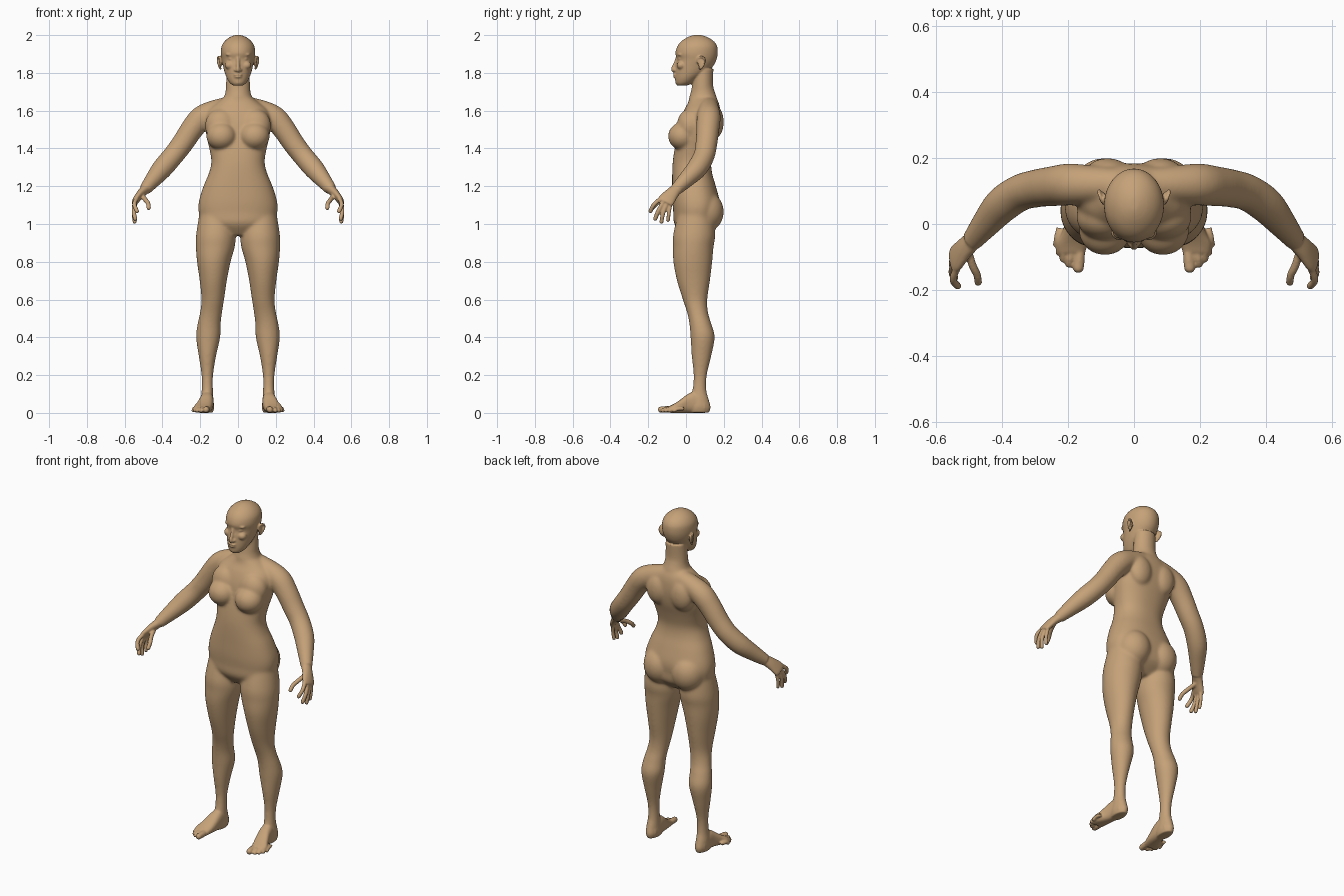
import bpy, bmesh, math
from mathutils import Vector, Matrix

bm = bmesh.new()


def spline(rows, steps=4):
    """Catmull-Rom interpolation of rows of numbers."""
    out, n = [], len(rows)
    for i in range(n - 1):
        a, b, c, d = rows[max(i - 1, 0)], rows[i], rows[i + 1], rows[min(i + 2, n - 1)]
        for k in range(steps):
            t = k / steps
            out.append([0.5 * (2 * q + (r - p) * t + (2 * p - 5 * q + 4 * r - s) * t * t
                               + (3 * q - p - 3 * r + s) * t ** 3)
                        for p, q, r, s in zip(a, b, c, d)])
    return out + [list(rows[-1])]


def loft(rows, sides=(1,), normal=None, hint=(1, 0, 0), power=2.0, seg=32):
    """Skin through rings (x, y, z, ru, rv); rings face `normal` or the path."""
    rows = spline(rows)
    pts = [Vector(r[:3]) for r in rows]
    for s in sides:
        rings = []
        for i, r in enumerate(rows):
            n = Vector(normal) if normal else pts[min(i + 1, len(pts) - 1)] - pts[max(i - 1, 0)]
            n.normalize()
            v = n.cross(Vector(hint)).normalized()
            u = v.cross(n)
            ring = []
            for k in range(seg):
                a = 2 * math.pi * k / seg
                c, d = math.cos(a), math.sin(a)
                p = pts[i] + u * (r[3] * math.copysign(abs(c) ** (2 / power), c)) \
                    + v * (r[4] * math.copysign(abs(d) ** (2 / power), d))
                ring.append(bm.verts.new((p.x * s, p.y, p.z)))
            rings.append(ring)
        for a, b in zip(rings, rings[1:]):
            for k in range(seg):
                j = (k + 1) % seg
                bm.faces.new((a[k], a[j], b[j], b[k]))
        bm.faces.new(rings[0][::-1])
        bm.faces.new(rings[-1])


def ball(c, r, sides=(1, -1)):
    for s in sides:
        m = Matrix.Translation((c[0] * s, c[1], c[2])) @ Matrix.Diagonal((*r, 1))
        bmesh.ops.create_icosphere(bm, subdivisions=4, radius=1, matrix=m)


def stack(rows, sides=(1,), power=2.0):
    """Horizontal rings from (z, centre x, half width, y front, y back)."""
    loft([(cx, (f + b) / 2, z, w, (b - f) / 2) for z, cx, w, f, b in rows],
         sides, normal=(0, 0, 1), power=power, seg=48)


def digit(points, r):
    """Finger or toe with a rounded tip, on both sides."""
    loft([(*p, r, r) for p in points], BOTH, seg=16)
    ball(points[-1], (r, r, r))


BOTH = (1, -1)

# torso
stack([(0.94, 0, .08, -.02, .10), (1.0, 0, .185, -.062, .165), (1.06, 0, .208, -.067, .175),
       (1.12, 0, .207, -.072, .178), (1.2, 0, .183, -.073, .158), (1.27, 0, .154, -.073, .138),
       (1.33, 0, .141, -.07, .134), (1.4, 0, .152, -.06, .15), (1.47, 0, .168, -.045, .172),
       (1.54, 0, .175, -.033, .183), (1.6, 0, .16, -.012, .182), (1.64, 0, .115, .01, .174),
       (1.67, 0, .075, .02, .16)], power=2.3)
ball((.088, -.018, 1.465), (.08, .077, .074))      # breasts
ball((.09, .02, 1.52), (.085, .068, .09))          # upper chest
ball((.08, .15, 1.54), (.07, .05, .09))            # shoulder blades
ball((.092, .1, 1.065), (.098, .1, .11))           # buttocks

# neck
stack([(1.58, 0, .1, .02, .17), (1.66, 0, .078, .016, .165), (1.7, 0, .066, .026, .152),
       (1.74, 0, .063, .033, .143), (1.82, 0, .06, .04, .145)])

# legs
stack([(1.08, .115, .085, -.035, .14), (.95, .117, .104, -.067, .155), (.88, .12, .103, -.069, .146),
       (.8, .128, .089, -.067, .139), (.7, .131, .072, -.048, .127), (.6, .1335, .060, -.017, .113),
       (.53, .143, .0585, .006, .117), (.47, .153, .0615, .018, .135), (.4, .158, .064, .024, .152),
       (.3, .162, .046, .03, .134), (.2, .1625, .031, .04, .111), (.12, .1625, .03, .034, .108),
       (.07, .164, .034, .02, .12), (.03, .163, .037, 0, .13), (.002, .163, .03, .01, .122)], BOTH)

# feet: rings along y
loft([(x, y, h / 2, w, h / 2) for y, x, w, h in
      [(.1, .163, .033, .07), (.05, .164, .035, .11), (.01, .168, .038, .1), (-.03, .178, .043, .07),
       (-.06, .188, .047, .05), (-.088, .19, .042, .036)]],
     BOTH, normal=(0, 1, 0), power=2.5)
digit([(.166, -.07, .02), (.166, -.105, .019), (.169, -.132, .017)], .017)
for x, y, r in [(.197, -.122, .0115), (.215, -.106, .011), (.228, -.086, .0105), (.236, -.062, .010)]:
    digit([(x - .01, y + .05, .022), (x - .003, y + .02, .022), (x, y, .012)], r)

# arms, from the collar to the wrist
loft([(x, y, z, r, r) for x, y, z, r in
      [(.05, .12, 1.625, .05), (.13, .12, 1.597, .058), (.195, .12, 1.56, .064), (.245, .115, 1.5, .061),
       (.295, .108, 1.425, .058), (.345, .095, 1.36, .056), (.40, .058, 1.295, .055),
       (.448, .002, 1.236, .044), (.49, -.05, 1.185, .032)]],
     BOTH, hint=(0, 1, 0))

# palms, fingers and thumbs
loft([(.475, -.032, 1.203, .032, .03), (.49, -.05, 1.185, .031, .026), (.515, -.075, 1.16, .036, .022),
      (.54, -.103, 1.127, .044, .018), (.549, -.112, 1.112, .04, .014)],
     BOTH, hint=(-.1, -.93, .35))
digit([(.535, -.128, 1.138), (.549, -.168, 1.105), (.535, -.188, 1.068)], .0115)
digit([(.545, -.115, 1.125), (.552, -.146, 1.07), (.544, -.163, 1.028)], .0115)
digit([(.546, -.098, 1.115), (.552, -.121, 1.058), (.547, -.13, 1.012)], .011)
digit([(.542, -.08, 1.115), (.549, -.09, 1.06), (.545, -.095, 1.02)], .010)
digit([(.505, -.075, 1.15), (.49, -.125, 1.128), (.475, -.155, 1.108), (.472, -.177, 1.085)], .0125)

# head
stack([(1.732, 0, .024, -.045, 0), (1.745, 0, .042, -.055, .035), (1.77, 0, .058, -.058, .07),
       (1.8, 0, .07, -.058, .112), (1.84, 0, .08, -.055, .147), (1.872, 0, .087, -.049, .162),
       (1.905, 0, .091, -.056, .168), (1.94, 0, .087, -.046, .165), (1.967, 0, .071, -.025, .148),
       (1.987, 0, .047, .005, .118), (1.998, 0, .022, .032, .09), (2.001, 0, .008, .05, .07)])
ball((.036, -.028, 1.897), (.03, .018, .008))      # brows
ball((.036, -.027, 1.874), (.016, .015, .010))     # eyes
ball((.044, -.025, 1.84), (.026, .024, .022))      # cheeks
ball((.012, -.058, 1.815), (.009, .011, .008))     # nostrils
ball((0, -.04, 1.75), (.024, .017, .014), (1,))    # chin
ball((0, -.058, 1.791), (.023, .011, .005), (1,))  # upper lip
ball((0, -.057, 1.779), (.020, .011, .0055), (1,))  # lower lip
loft([(0, -.045, 1.885, .009, .009), (0, -.056, 1.85, .009, .010), (0, -.068, 1.818, .011, .012),
      (0, -.062, 1.809, .009, .008)])              # nose
ball((.094, .08, 1.853), (.007, .018, .03))        # ears and their rims
loft([(x, y, z, .0055, .0055) for x, y, z in
      [(.09, .062, 1.855), (.097, .068, 1.88), (.104, .085, 1.886), (.107, .1, 1.87),
       (.104, .095, 1.845), (.095, .078, 1.822), (.088, .07, 1.825)]],
     BOTH, hint=(1, .1, 0), seg=12)

# one body object, fused into a single skin
bmesh.ops.recalc_face_normals(bm, faces=bm.faces[:])
mesh = bpy.data.meshes.new("body")
bm.to_mesh(mesh)
bm.free()
body = bpy.data.objects.new("body", mesh)
bpy.context.collection.objects.link(body)
bpy.context.view_layer.objects.active = body
body.select_set(True)

fuse = body.modifiers.new("fuse", 'REMESH')
fuse.mode = 'VOXEL'
fuse.voxel_size = 0.005
bpy.ops.object.modifier_apply(modifier="fuse")


# soften the trunk and limbs strongly, the face, hands and feet lightly
def ramp(t):
    return max(0.0, min(1.0, t / .05))


group = body.vertex_groups.new(name="soft")
for v in body.data.vertices:
    w = ramp(v.co.z - .1) * ramp(1.72 - v.co.z) * ramp(.48 - abs(v.co.x))
    if w > 0:
        group.add([v.index], w, 'REPLACE')
for name, count, vg in (("blend", 40, "soft"), ("polish", 3, "")):
    m = body.modifiers.new(name, 'SMOOTH')
    m.factor, m.iterations, m.vertex_group = 0.5, count, vg
    bpy.ops.object.modifier_apply(modifier=name)

skin = bpy.data.materials.new("tan skin")
skin.diffuse_color = (.56, .36, .19, 1)
body.data.materials.clear()
body.data.materials.append(skin)
bpy.ops.object.shade_smooth()
